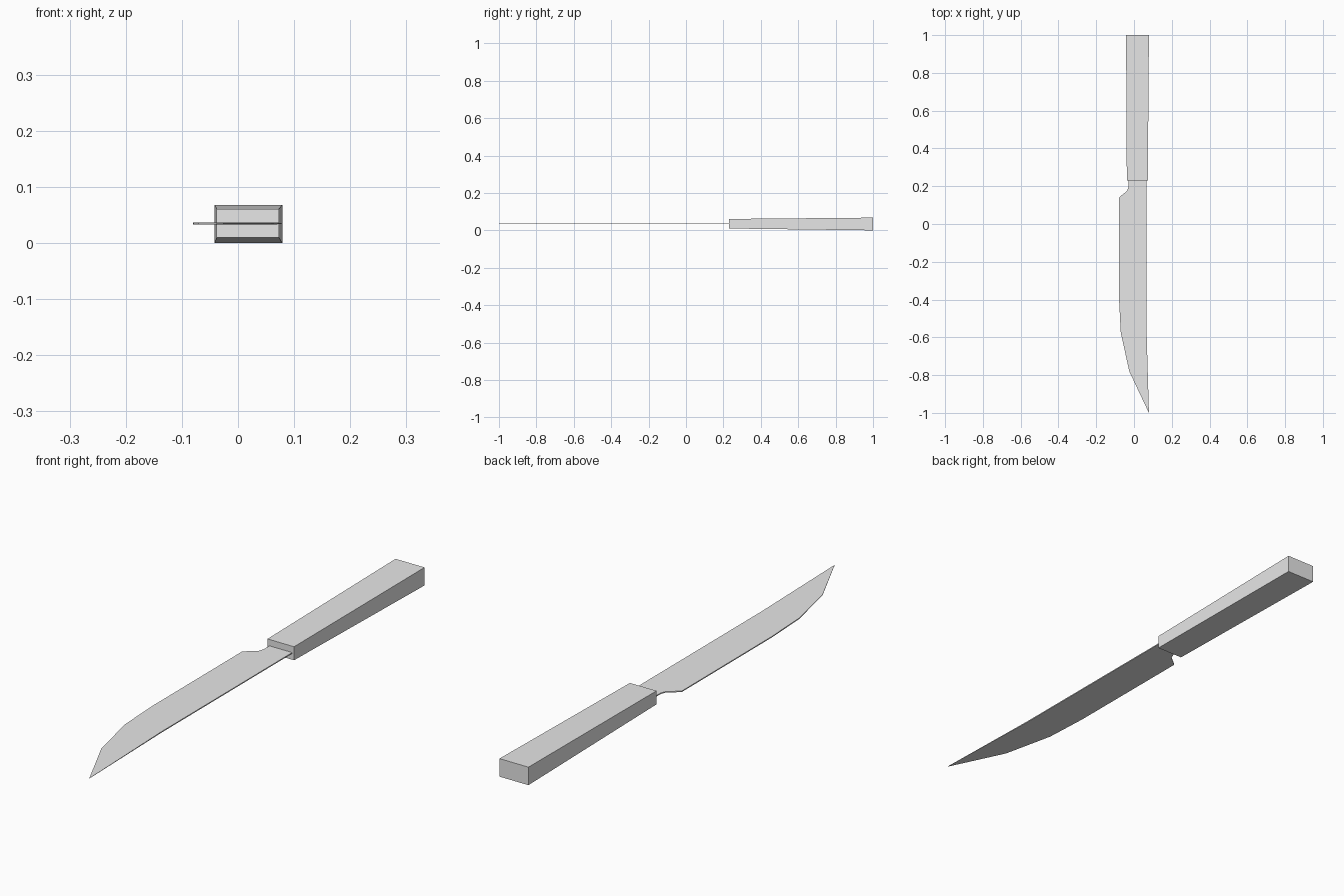
import bpy
import bmesh

cube = bpy.data.objects.get("Cube")
if cube:
    bpy.data.objects.remove(cube, do_unlink=True)

grey = bpy.data.materials.new("plain_grey")
grey.use_nodes = True
colour = (0.8, 0.8, 0.8, 1)
grey.diffuse_color = colour
grey.node_tree.nodes["Principled BSDF"].inputs["Base Color"].default_value = colour


def finish(name, bm):
    bmesh.ops.recalc_face_normals(bm, faces=bm.faces)
    mesh = bpy.data.meshes.new(name)
    bm.to_mesh(mesh)
    bm.free()
    mesh.materials.append(grey)
    obj = bpy.data.objects.new(name, mesh)
    bpy.context.collection.objects.link(obj)
    return obj


# Handle: a box that tapers toward the blade
FRONT, BACK = 0.23, 1.0
ends = {-1: (FRONT, -0.038, 0.073, 0.01, 0.061),
        1: (BACK, -0.042, 0.079, 0.0, 0.068)}
bm = bmesh.new()
bmesh.ops.create_cube(bm, size=2)
for v in bm.verts:
    y, x0, x1, z0, z1 = ends[round(v.co.y)]
    v.co = (x1 if v.co.x > 0 else x0, y, z1 if v.co.z > 0 else z0)
finish("handle", bm)

# Blade: flat outline with a notched heel and a swept point
outline = [
    (0.065, 0.26), (0.066, -0.55), (0.079, -1.0),
    (-0.025, -0.78), (-0.07, -0.575), (-0.079, -0.4),
    (-0.08, 0.14), (-0.037, 0.175), (-0.03, 0.195), (-0.03, 0.26),
]
MID, THICK = 0.035, 0.004
bm = bmesh.new()
face = bm.faces.new([bm.verts.new((x, y, MID - THICK / 2)) for x, y in outline])
top = bmesh.ops.extrude_face_region(bm, geom=[face])["geom"]
for v in (g for g in top if isinstance(g, bmesh.types.BMVert)):
    v.co.z += THICK
# thin the blade toward the point
for v in bm.verts:
    if v.co.y < -0.7:
        v.co.z = MID + (v.co.z - MID) * (0.2 if v.co.y < -0.9 else 0.6)
finish("blade", bm)
